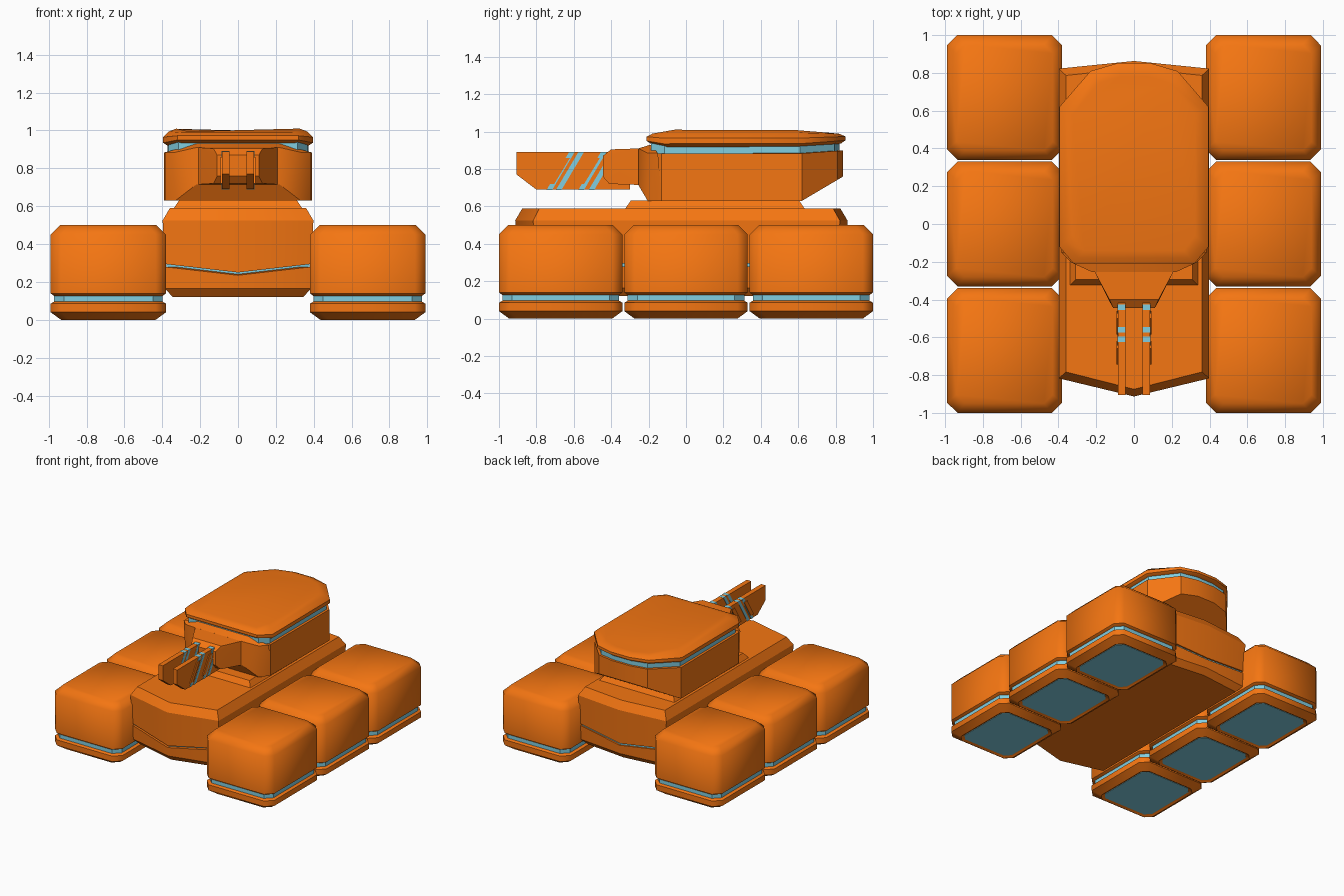
import bpy, bmesh, math

if "Cube" in bpy.data.objects:
    bpy.data.objects.remove(bpy.data.objects["Cube"])


def material(name, rgb):
    m = bpy.data.materials.new(name)
    m.diffuse_color = (*rgb, 1)
    m.use_nodes = True
    m.node_tree.nodes["Principled BSDF"].inputs["Base Color"].default_value = m.diffuse_color
    return m


ORANGE = material("orange", (0.91, 0.18, 0.006))
CYAN = material("cyan", (0.22, 0.62, 0.75))


def finish(name, bm, mat, angle):
    bmesh.ops.recalc_face_normals(bm, faces=bm.faces)
    me = bpy.data.meshes.new(name)
    bm.to_mesh(me)
    bm.free()
    ob = bpy.data.objects.new(name, me)
    bpy.context.collection.objects.link(ob)
    me.materials.append(mat)
    bpy.ops.object.select_all(action='DESELECT')
    ob.select_set(True)
    bpy.context.view_layer.objects.active = ob
    bpy.ops.object.shade_smooth_by_angle(angle=math.radians(angle))
    return ob


def stack(name, plan, levels, mat=ORANGE, angle=30, lift=lambda x, y: 0):
    """Loft a plan through (z, inset, lift factor) levels, closed at both ends."""
    bm = bmesh.new()
    xs, ys = [p[0] for p in plan], [p[1] for p in plan]
    cx, cy = (max(xs) + min(xs)) / 2, (max(ys) + min(ys)) / 2
    hx, hy = (max(xs) - min(xs)) / 2, (max(ys) - min(ys)) / 2
    rings = []
    for z, d, k in levels:
        rings.append([bm.verts.new((cx + (x - cx) * (hx - d) / hx,
                                    cy + (y - cy) * (hy - d) / hy,
                                    z + k * lift(x, y))) for x, y in plan])
    n = len(plan)
    for a, b in zip(rings, rings[1:]):
        for i in range(n):
            j = (i + 1) % n
            bm.faces.new((a[i], a[j], b[j], b[i]))
    bm.faces.new(rings[0])
    bm.faces.new(rings[-1])
    return finish(name, bm, mat, angle)


def hull(name, points, mat=ORANGE, angle=25):
    """Convex solid around points, mirrored in x."""
    bm = bmesh.new()
    for x, y, z in points:
        for s in ((1, -1) if x else (1,)):
            bm.verts.new((s * x, y, z))
    res = bmesh.ops.convex_hull(bm, input=bm.verts)
    loose = {v for v in res["geom_interior"] if isinstance(v, bmesh.types.BMVert)}
    bmesh.ops.delete(bm, geom=list(loose), context='VERTS')
    bmesh.ops.dissolve_limit(bm, angle_limit=0.01, verts=bm.verts, edges=bm.edges)
    return finish(name, bm, mat, angle)


def side_plate(name, profile, x0, x1, mat=ORANGE):
    """Extrude a (y, z) outline across x."""
    bm = bmesh.new()
    f = bm.faces.new([bm.verts.new((x0, y, z)) for y, z in profile])
    r = bmesh.ops.extrude_face_region(bm, geom=[f])
    for v in r["geom"]:
        if isinstance(v, bmesh.types.BMVert):
            v.co.x = x1
    return finish(name, bm, mat, 20)


def mirrored(half):
    return half + [(-x, y) for x, y in reversed(half) if x]


# Six hover pods
c = 0.055
for side, sx in (("left", -0.685), ("right", 0.685)):
    for place, py in (("front", -0.67), ("middle", 0.0), ("rear", 0.67)):
        w, d = 0.305, 0.33
        plan = [(sx + a, py + b) for a, b in (
            (-w + c, -d), (w - c, -d), (w, -d + c), (w, d - c),
            (w - c, d), (-w + c, d), (-w, d - c), (-w, -d + c))]
        tag = f"{side}_{place}_pod"
        stack(tag + "_shell", plan, [(0.125, 0.02, 0), (0.14, 0, 0),
                                     (0.45, 0, 0), (0.50, 0.05, 0)], angle=50)
        stack(tag + "_light_band", plan, [(0.08, 0.018, 0), (0.15, 0.018, 0)], CYAN)
        stack(tag + "_skirt", plan, [(0.012, 0.07, 0), (0, 0.055, 0), (0.04, 0, 0),
                                     (0.085, 0, 0), (0.10, 0.025, 0)], angle=50)
        stack(tag + "_thruster", plan, [(0.009, 0.075, 0), (0.03, 0.075, 0)], CYAN)

# Hull with a V-shaped light strip between lower and upper shells
plan = [(0, -0.905), (0.39, -0.81), (0.39, 0.815), (0, 0.855),
        (-0.39, 0.815), (-0.39, -0.81)]
vee = lambda x, y: 0.045 * abs(x) / 0.39
stack("hull_lower", plan, [(0.12, 0.045, 0), (0.165, 0.005, 0), (0.235, 0, 1)], lift=vee)
stack("hull_light_strip", plan, [(0.22, 0.012, 1), (0.27, 0.012, 1)], CYAN, lift=vee)
stack("hull_upper", plan, [(0.25, 0, 1), (0.525, -0.008, 0), (0.59, 0.03, 0)], lift=vee)

# Turret ring
ring = mirrored([(0.345, -0.33), (0.345, 0.64)])
stack("turret_ring", ring, [(0.58, 0, 0), (0.632, 0.035, 0)])

# Turret body, undercut at the rear
outline = [(0.33, -0.205), (0.385, -0.13), (0.39, 0.62), (0.22, 0.81), (0.08, 0.84)]
under = [(x, y, 0.63 + max(0, y - 0.62) * 0.59) for x, y in outline]
over = [(x, y, 0.882 + max(0, y - 0.6) * 0.07) for x, y in outline]
hull("turret_body", under + over)

# Turret light band and cap
rear_rise = lambda x, y: max(0, y - 0.6) * 0.07 + (0.015 if y < -0.15 else 0)
plan = mirrored(outline)
stack("turret_light_band", plan, [(0.86, 0.018, 1), (0.945, 0.018, 1)], CYAN, lift=rear_rise)
cap = mirrored([(0.32, -0.21), (0.395, -0.12), (0.395, 0.62), (0.23, 0.81), (0.085, 0.852)])
cap_lift = lambda x, y: rear_rise(x, y)
top_drop = lambda x, y: max(0, y) * -0.03
stack("turret_cap", cap, [(0.918, 0.025, 1), (0.935, 0.0, 1), (0.965, 0.0, 0.5),
                          (0.995, 0.03, -0.4), (1.01, 0.07, -1)], angle=45, lift=cap_lift)

# Flared collar and gun mantlet
hull("turret_collar", [(0.385, -0.13, 0.63), (0.385, -0.15, 0.885), (0.33, -0.205, 0.63),
                       (0.33, -0.205, 0.885), (0.22, -0.255, 0.715), (0.22, -0.255, 0.91),
                       (0.22, -0.19, 0.93)])
hull("gun_mantlet", [(0.21, -0.25, 0.715), (0.21, -0.25, 0.91), (0.13, -0.41, 0.72),
                     (0.13, -0.40, 0.905), (0.11, -0.445, 0.76), (0.11, -0.445, 0.87)])

# Twin gun rails with slanted light stripes
rail = [(-0.905, 0.89), (-0.905, 0.77), (-0.80, 0.69), (-0.30, 0.69), (-0.30, 0.89)]
for side, s in (("left", -1), ("right", 1)):
    side_plate(f"{side}_gun_rail", rail, s * 0.045, s * 0.085)
    for i, y in enumerate((-0.61, -0.56, -0.44, -0.385)):
        stripe = [(y - 0.135, 0.689), (y - 0.105, 0.689), (y + 0.015, 0.891), (y - 0.015, 0.891)]
        side_plate(f"{side}_rail_stripe_{i + 1}", stripe, s * 0.044, s * 0.087, CYAN)
    for i, y in enumerate((-0.66, -0.50)):
        guard = [(y - 0.085, 0.72), (y - 0.045, 0.72), (y + 0.04, 0.86), (y, 0.86)]
        side_plate(f"{side}_rail_guard_{i + 1}", guard, s * 0.08, s * 0.092)
